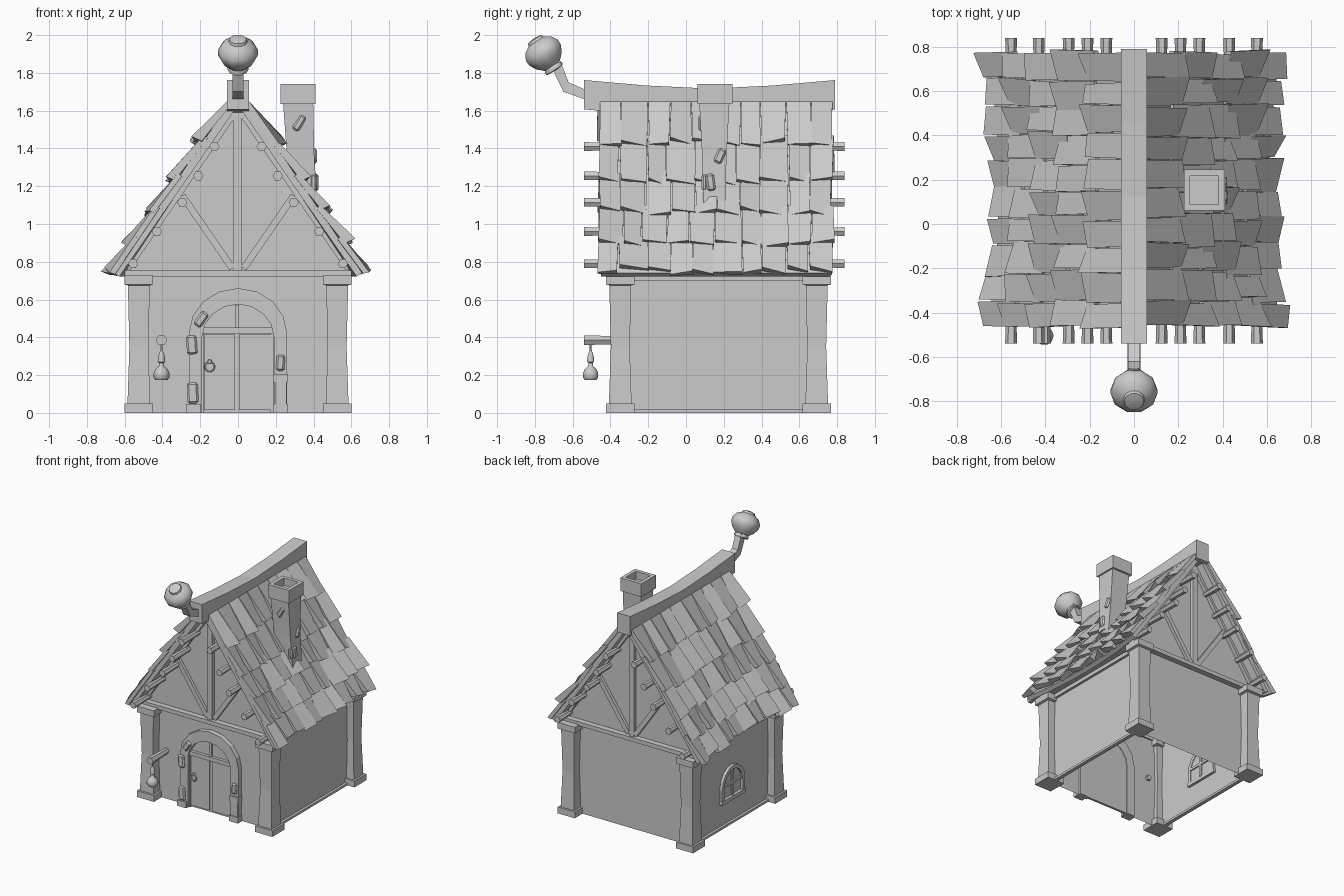
import bpy, bmesh, random
from math import sin, cos, pi, radians
from mathutils import Vector

if "Cube" in bpy.data.objects:
    bpy.data.objects.remove(bpy.data.objects["Cube"])

random.seed(4)
YF, YB, XW = -0.325, 0.67, 0.52      # front wall, back wall, side wall planes


def make(name, verts, faces):
    me = bpy.data.meshes.new(name)
    me.from_pydata([tuple(v) for v in verts], [], faces)
    bm = bmesh.new()
    bm.from_mesh(me)
    bmesh.ops.recalc_face_normals(bm, faces=bm.faces)
    bm.to_mesh(me)
    bm.free()
    ob = bpy.data.objects.new(name, me)
    bpy.context.collection.objects.link(ob)
    return ob


def loft(name, rings):
    n, m = len(rings[0]), len(rings)
    faces = [(i * n + j, i * n + (j + 1) % n, (i + 1) * n + (j + 1) % n, (i + 1) * n + j)
             for i in range(m - 1) for j in range(n)]
    faces += [tuple(range(n)), tuple(range((m - 1) * n, m * n))]
    return make(name, [v for r in rings for v in r], faces)


def rect(cx, cy, hx, hy, z):
    return [(cx - hx, cy - hy, z), (cx + hx, cy - hy, z), (cx + hx, cy + hy, z), (cx - hx, cy + hy, z)]


def box(name, x0, x1, y0, y1, z0, z1):
    cx, cy, hx, hy = (x0 + x1) / 2, (y0 + y1) / 2, (x1 - x0) / 2, (y1 - y0) / 2
    return loft(name, [rect(cx, cy, hx, hy, z0), rect(cx, cy, hx, hy, z1)])


def lathe(name, base, axis, profile, n):
    q = Vector(axis).to_track_quat('Z', 'Y')
    return loft(name, [[Vector(base) + q @ Vector((r * cos(2 * pi * k / n), r * sin(2 * pi * k / n), s))
                        for k in range(n)] for r, s in profile])


def rod(name, a, b, r0, r1, n=6):
    d = Vector(b) - Vector(a)
    return lathe(name, a, d, [(r0, 0), (r1, d.length)], n)


def smooth(ob, angle=50):
    bpy.ops.object.select_all(action='DESELECT')
    ob.select_set(True)
    bpy.context.view_layer.objects.active = ob
    bpy.ops.object.shade_smooth_by_angle(angle=radians(angle))


def timber(name, a, b, w, y0, y1):
    # flat board between two (x, z) points on a gable
    d = Vector((b[0] - a[0], b[1] - a[1])).normalized() * w / 2
    pts = [(a[0] - d.y, a[1] + d.x), (a[0] + d.y, a[1] - d.x), (b[0] + d.y, b[1] - d.x), (b[0] - d.y, b[1] + d.x)]
    return loft(name, [[(x, y, z) for x, z in pts] for y in (y0, y1)])


def stone(name, loc, size, rot):
    ob = box(name, *[s * v / 2 for v in size for s in (-1, 1)])
    ob.location = loc
    ob.rotation_euler = [radians(a) for a in rot]
    b = ob.modifiers.new("chamfer", 'BEVEL')
    b.width, b.segments = 0.01, 1


def arch(hw, bottom, spring, top, n=8):
    arc = [(hw * cos(pi * k / n), spring + (top - spring) * sin(pi * k / n)) for k in range(n + 1)]
    return [(hw, bottom)] + arc + [(-hw, bottom)]


def arch_set(name, put, outer, inner, d0, d1, dp):
    # raised frame and the panel that fills it
    loft(name + "_frame", [[put(*o, d1), put(*i, d1), put(*i, d0), put(*o, d0)] for o, i in zip(outer, inner)])
    loft(name + "_panel", [[put(*i, d) for i in inner] for d in (d0 + 0.005, dp)])


# Walls: open underneath, gables closed at both ends
out = [(XW, 0), (XW, .73), (.61, .74), (0, 1.62), (-.61, .74), (-XW, .73), (-XW, 0)]
N = len(out)
make("walls", [(x, y, z) for y in (YF, YB) for x, z in out],
     [tuple(range(N)), tuple(range(N, 2 * N))] + [(i, i + 1, N + i + 1, N + i) for i in range(N - 1)])

# Corner pillars
for x in (-.525, .525):
    for y in (-.348, .692):
        prof = [(.076, 0), (.076, .05), (.06, .05), (.05, .35), (.058, .675), (.076, .68), (.076, .73)]
        loft("corner_pillar", [rect(x, y, h, h, z) for h, z in prof])
for s in (-1, 1):
    xs = sorted((s * (XW - .01), s * (XW + .02)))
    box("eave_beam", *xs, -.35, .69, .70, .73)
    box("wall_foot", *xs, -.35, .69, 0, .018)

# Gable timbers and purlin ends, front and back
for y, o in ((YF, -1), (YB, 1)):
    ya, yb = y - o * .01, y + o * .03
    timber("tie_beam", (-.6, .737), (.6, .737), .032, ya, y + o * .045)
    timber("king_post", (-.005, .75), (-.005, 1.6), .045, ya, yb)
    for s in (-1, 1):
        timber("brace", (s * .03, .765), (s * .295, 1.15), .036, ya, y + o * .025)
        timber("rafter", (s * .02, 1.59), (s * .585, .765), .035, ya, yb)
        end = -.54 if o < 0 else .84
        for x, z in ((.125, 1.41), (.21, 1.255), (.295, 1.115), (.43, .96), (.555, .79)):
            rod("purlin_end", (s * x, y - o * .02, z), (s * x, end, z), .02, .027)


# Roof deck, sagging toward the middle
def sag(y):
    return 1 - ((y - .155) / .62) ** 2


for s in (-1, 1):
    rings = []
    for k in range(7):
        y = -.45 + k * 1.21 / 6
        e = .05 * sag(y)
        rings.append([(0, y, 1.65), (s * .05, y, 1.635), (s * (.66 - e), y, .74),
                      (s * (.63 - e), y, .722), (s * .02, y, 1.60), (0, y, 1.60)])
    loft("roof_deck", rings)

# Shingles: five rows of uneven twisted slabs on each slope
J = random.uniform


def slope_point(s, side, y, h):
    x = .045 + .62 * s - .05 * sag(y) * max(s, 0) + .823 * h
    return (side * x, y, 1.638 - .90 * s + .567 * h)


ROWS = [0, .25, .47, .66, .84, 1.0]
for side in (-1, 1):
    V, F = [], []
    for r in range(5):
        top, bot = max(ROWS[r] - .05, 0), ROWS[r + 1]
        cuts = [-.465 + k * 1.24 / 10 + (J(-.018, .018) if 0 < k < 10 else J(-.01, .01)) for k in range(11)]
        for y0, y1 in zip(cuts, cuts[1:]):
            drop = J(-.012, .02)
            tilt = random.choice((-1, 1)) * J(.008, .028)
            c = len(V)
            for y, t in ((y0 + .002, -1), (y1 - .002, 1)):
                yb = y + J(-.008, .008)
                b = bot + drop + t * J(-.004, .012)
                lift = .042 + t * tilt
                V += [slope_point(top, side, y, -.01), slope_point(top, side, y, .018),
                      slope_point(b, side, yb, lift), slope_point(b - .01, side, yb, min(lift - .03, .008))]
            F += [[c + i for i in f] for f in ((0, 1, 2, 3), (4, 7, 6, 5), (0, 4, 5, 1),
                                              (1, 5, 6, 2), (2, 6, 7, 3), (3, 7, 4, 0))]
    make("shingles", V, F)

# Sagging ridge beam
rings = []
for k in range(5):
    y = -.54 + k * 1.33 / 4
    z = 1.717 + .045 * abs(k / 2 - 1) ** 1.5
    rings.append([(-.058, y, z), (.058, y, z), (.058, y, z - .155), (-.058, y, z - .155)])
loft("ridge_beam", rings)

# Crooked pole and onion finial
rings = []
for y, z, a in ((-.52, 1.68, 100), (-.635, 1.725, 60), (-.695, 1.86, 20)):
    v, w = .028 * cos(radians(a)), .028 * sin(radians(a))
    rings.append([(-.03, y - v, z - w), (.03, y - v, z - w), (.026, y + v, z + w), (-.026, y + v, z + w)])
loft("finial_pole", rings)
smooth(lathe("finial", (0, -.752, 1.903), (0, -.55, .83),
             [(.035, -.108), (.055, -.104), (.055, -.09), (.05, -.08), (.085, -.048), (.105, -.012), (.107, .02),
              (.085, .055), (.05, .075), (.045, .09), (.01, .096)], 10), 35)

# Chimney with hollow cap and loose bricks
loft("chimney_shaft", [rect(.345, .15, .085, .055, .98), rect(.332, .15, .072, .064, 1.35),
                       rect(.318, .15, .08, .08, 1.65)])
loft("chimney_cap", [rect(.318, .153, h, h, z) for h, z in
                     ((.093, 1.635), (.093, 1.74), (.064, 1.74), (.064, 1.68))])
stone("chimney_brick", (.325, .082, 1.535), (.04, .03, .09), (0, 32, 0))
stone("chimney_brick", (.40, .098, 1.22), (.035, .03, .09), (0, 0, 0))
stone("chimney_brick", (.402, .18, 1.36), (.03, .045, .08), (-25, 0, 0))
stone("chimney_brick", (.41, .13, 1.22), (.03, .045, .09), (8, 0, 0))


# Door in its stone arch
def on_front(a, z, d):
    return (a, YF - d, z)


arch_set("door", on_front, arch(.26, 0, .42, .66), arch(.19, 0, .40, .575), -.02, .04, .004)
yd = YF - .003
box("door_lintel", -.19, .19, YF - .028, yd, .42, .452)
box("door_leaf", -.18, -.016, YF - .014, yd, .015, .415)
box("door_leaf", .006, .18, YF - .014, yd, .015, .415)
box("transom_bar", -.015, .006, YF - .02, yd, .45, .57)
for x in (-.19, .18):
    box("door_post", x - .008, x + .008, YF - .02, yd, 0, .42)
bpy.ops.mesh.primitive_torus_add(major_radius=.024, minor_radius=.006, major_segments=10, minor_segments=5,
                                 location=(-.15, YF - .022, .245), rotation=(pi / 2, 0, 0))
bpy.context.object.name = "door_ring"
rod("ring_mount", (-.15, YF - .01, .272), (-.15, YF - .032, .272), .014, .01)
for x, z, w, h, a in ((-.195, .495, .045, .085, 35), (-.245, .36, .055, .10, -4),
                      (-.24, .105, .058, .11, -3), (.225, .265, .045, .085, 3)):
    stone("arch_stone", (x, YF - .037, z), (w, .034, h), (0, a, 0))
box("arch_block", .185, .265, YF - .055, YF, .16, .205)
box("arch_pier", .195, .257, YF - .048, YF, .04, .16)
for x in (-.235, .225):
    box("arch_foot", x - .04, x + .04, YF - .055, YF, 0, .048)


# Arched window on the left wall
def on_left(a, z, d):
    return (-XW - d, .17 + a, z)


arch_set("window", on_left, arch(.145, .20, .31, .465), arch(.115, .225, .31, .435), -.02, .022, .004)
box("window_sill", -XW - .028, -XW + .02, .02, .32, .195, .225)
box("window_bar", -XW - .016, -XW + .025, .16, .18, .22, .437)
box("window_bar", -XW - .016, -XW + .025, .055, .285, .315, .335)

# Hanging lantern on a peg
rod("lantern_peg", (-.405, YF + .02, .385), (-.405, -.54, .385), .022, .03)
rod("lantern_cord", (-.405, -.505, .24), (-.405, -.505, .37), .005, .005, 5)
smooth(lathe("lantern_flask", (-.405, -.505, .175), (0, 0, 1),
             [(.033, 0), (.042, .012), (.042, .035), (.034, .055), (.014, .072), (.012, .09), (.02, .095),
              (.018, .118), (.013, .14), (.006, .155)], 10))
